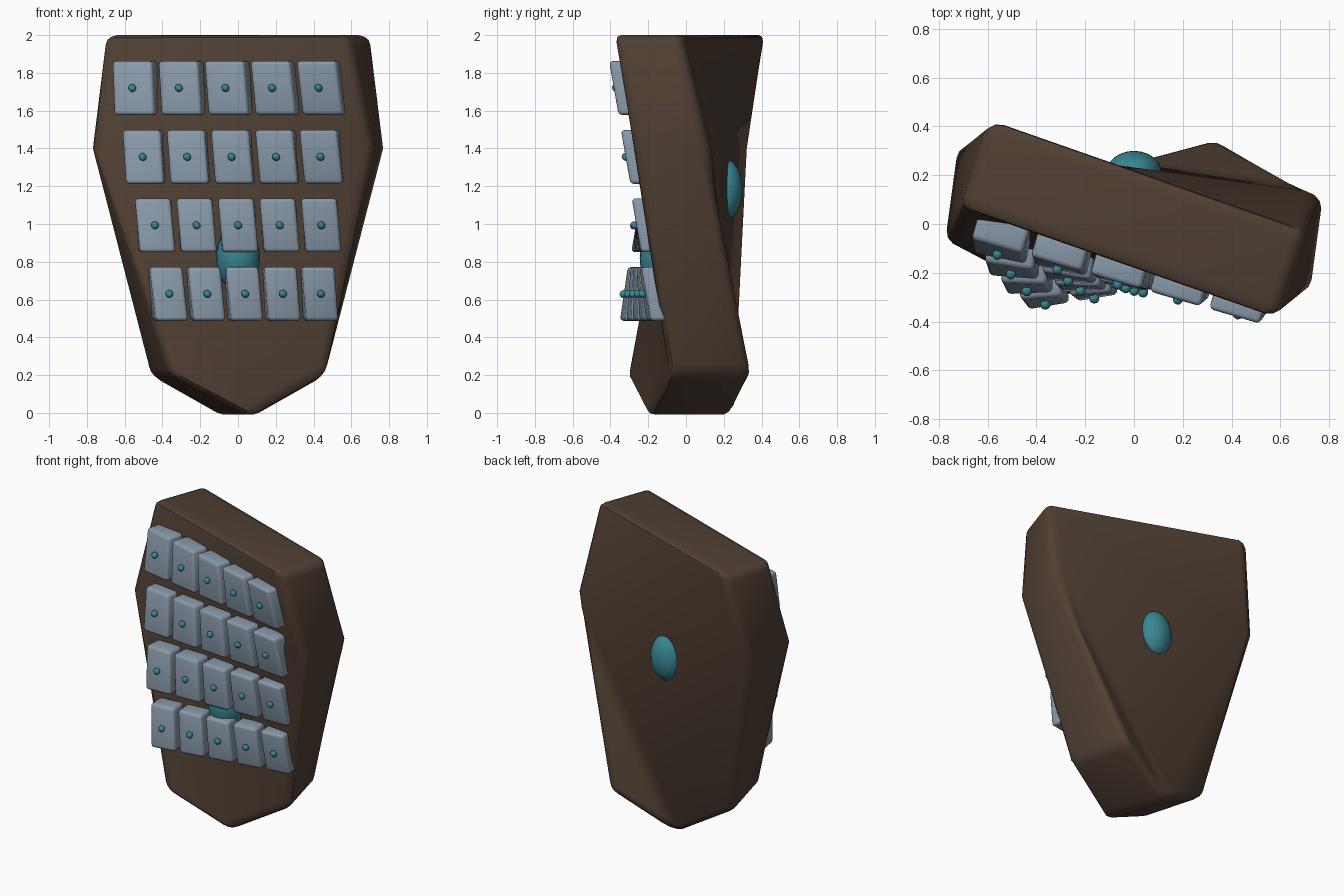
import bpy, bmesh
from math import sin, cos, radians
from mathutils import Vector, Matrix

if "Cube" in bpy.data.objects:
    bpy.data.objects.remove(bpy.data.objects["Cube"])

Y0 = 0.02              # twist axis position
TWIST = radians(-19.3)   # twist per unit height, zero at z = 1


def twist(co):
    a = TWIST * (co.z - 1)
    return Vector((co.x * cos(a) - co.y * sin(a), Y0 + co.x * sin(a) + co.y * cos(a), co.z))


def half_depth(z):
    return 0.243 - 0.024 * z


def material(name, rgb):
    m = bpy.data.materials.new(name)
    m.diffuse_color = (*rgb, 1)
    m.use_nodes = True
    m.node_tree.nodes["Principled BSDF"].inputs["Base Color"].default_value = m.diffuse_color
    return m


brown = material("brown", (0.08, 0.05, 0.033))
grey = material("blue_grey", (0.25, 0.32, 0.40))
teal = material("teal", (0.04, 0.24, 0.29))


def finish(bm, name, mat, bevel=0.0, angle=35):
    bmesh.ops.recalc_face_normals(bm, faces=bm.faces)
    me = bpy.data.meshes.new(name)
    bm.to_mesh(me)
    bm.free()
    ob = bpy.data.objects.new(name, me)
    bpy.context.collection.objects.link(ob)
    me.materials.append(mat)
    bpy.ops.object.select_all(action='DESELECT')
    ob.select_set(True)
    bpy.context.view_layer.objects.active = ob
    if bevel:
        b = ob.modifiers.new("Bevel", 'BEVEL')
        b.width = bevel
        b.segments = 3
        b.limit_method = 'ANGLE'
        b.angle_limit = radians(35)
        bpy.ops.object.modifier_apply(modifier="Bevel")
    bpy.ops.object.shade_smooth_by_angle(angle=radians(angle))
    return ob


# Shield-shaped body: outline, twisted about the vertical axis
outline = [(0, -0.027), (0.43, 0.2), (0.755, 1.4), (0.69, 2.0),
           (-0.69, 2.0), (-0.755, 1.4), (-0.43, 0.2)]
bm = bmesh.new()
front, back = [[bm.verts.new(twist(Vector((x, s * half_depth(z), z)))) for x, z in outline]
               for s in (-1, 1)]
n = len(outline)
for i in range(n):
    j = (i + 1) % n
    bm.faces.new((front[i], front[j], back[j], back[i]))
# The twisted faces fold along different diagonals in front and behind
front_tris = ((4, 3, 2), (4, 2, 5), (5, 2, 1), (5, 1, 0), (5, 0, 6))
back_tris = ((4, 3, 5), (3, 2, 5), (5, 2, 0), (2, 1, 0), (5, 0, 6))
for ring, tris in ((front, front_tris), (back, back_tris)):
    for t in tris:
        bm.faces.new([ring[k] for k in t])
finish(bm, "shield_body", brown, 0.06)

# Four rows of five plates, each with a small stud, following the twist
rows = [(0.63, 0.202), (0.993, 0.220), (1.355, 0.237), (1.72, 0.254)]
for r, (z, step) in enumerate(rows, 1):
    h = half_depth(z)
    for c in range(5):
        x = (c - 2) * step
        bm = bmesh.new()
        bmesh.ops.create_cube(bm, size=1)
        bmesh.ops.scale(bm, vec=(step * 0.86, 0.13, 0.285), verts=bm.verts)
        bmesh.ops.bevel(bm, geom=bm.edges[:], offset=0.02, segments=3,
                        profile=0.5, affect='EDGES')
        for v in bm.verts:
            v.co = twist(v.co + Vector((x, -h, z)))
        finish(bm, f"plate_{r}_{c + 1}", grey)

        bm = bmesh.new()
        bmesh.ops.create_icosphere(bm, subdivisions=2, radius=0.021)
        for v in bm.verts:
            v.co = twist(v.co + Vector((x, -h - 0.075, z)))
        finish(bm, f"stud_{r}_{c + 1}", teal)

# Oval bosses on the front and back
for name, y, z, size in (("front_boss", -0.13, 0.82, (0.115, 0.115, 0.175)),
                         ("back_boss", 0.21, 1.185, (0.113, 0.09, 0.158))):
    bm = bmesh.new()
    bmesh.ops.create_uvsphere(bm, u_segments=24, v_segments=16, radius=1)
    bmesh.ops.transform(bm, verts=bm.verts,
                        matrix=Matrix.Translation((0, y, z)) @ Matrix.Diagonal((*size, 1)))
    finish(bm, name, teal)
